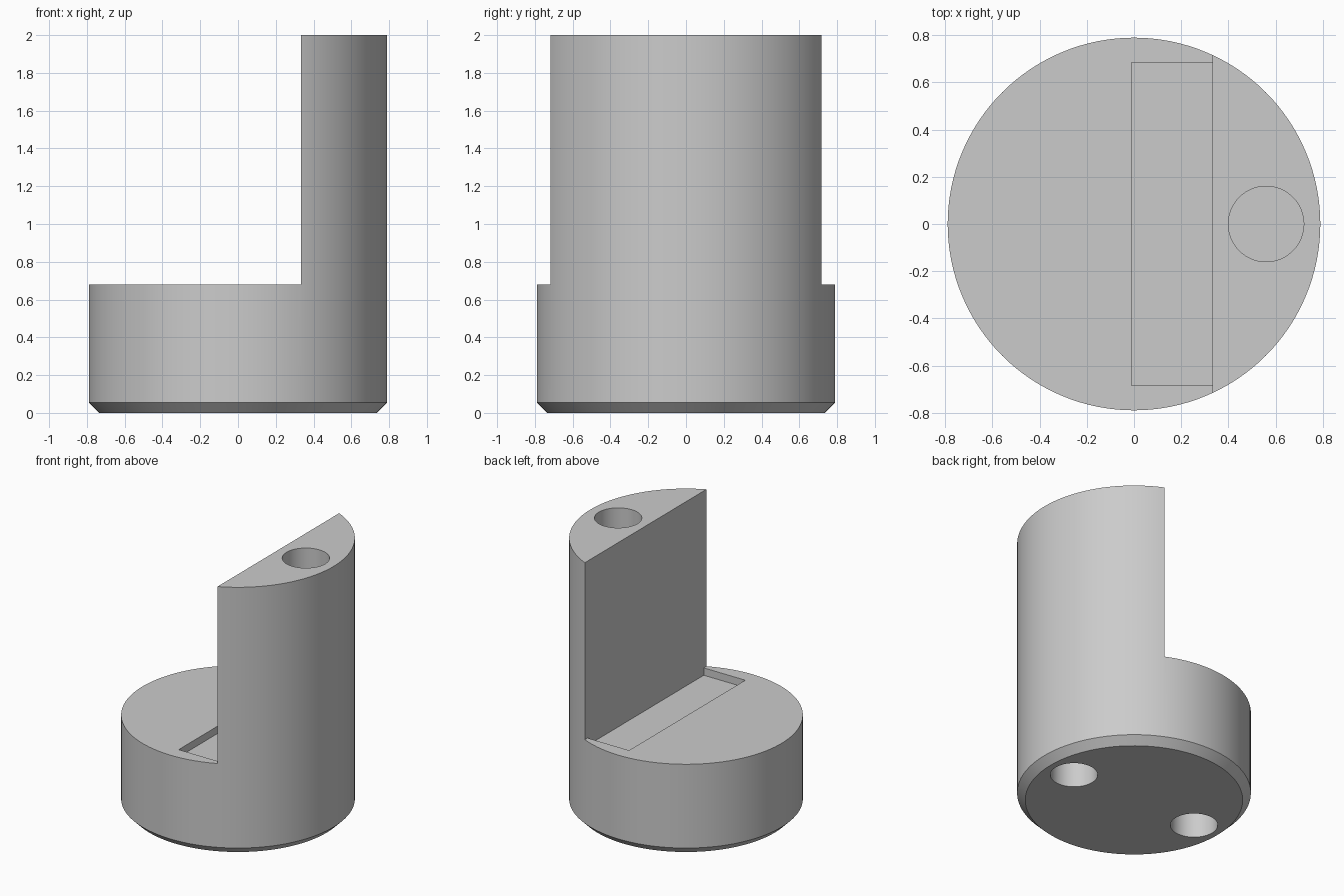
import bpy
import bmesh
from mathutils import Matrix, Vector

default = bpy.data.objects.get("Cube")
if default:
    bpy.data.objects.remove(default, do_unlink=True)

RADIUS, HEIGHT, CHAMFER = 0.79, 2.0, 0.055
WALL_X, STEP_Z = 0.333, 0.68
HOLE_R = 0.16

grey = bpy.data.materials.new("plain grey")
grey.use_nodes = True
colour = (0.6, 0.6, 0.6, 1)
grey.diffuse_color = colour
grey.node_tree.nodes["Principled BSDF"].inputs["Base Color"].default_value = colour


def make_object(name, bm):
    mesh = bpy.data.meshes.new(name)
    bm.to_mesh(mesh)
    bm.free()
    mesh.materials.append(grey)
    obj = bpy.data.objects.new(name, mesh)
    bpy.context.collection.objects.link(obj)
    return obj


def cylinder(name, x, z0, z1, radius, segments):
    bm = bmesh.new()
    bmesh.ops.create_cone(bm, cap_ends=True, segments=segments, radius1=radius,
                          radius2=radius, depth=z1 - z0,
                          matrix=Matrix.Translation((x, 0, (z0 + z1) / 2)))
    return make_object(name, bm)


def box(name, low, high):
    low, high = Vector(low), Vector(high)
    bm = bmesh.new()
    bmesh.ops.create_cube(bm, size=1, matrix=Matrix.Translation((low + high) / 2)
                          @ Matrix.Diagonal((*(high - low), 1)))
    return make_object(name, bm)


# Round body with a chamfered lower rim
body = cylinder("stepped_round_body", 0, 0, HEIGHT, RADIUS, 128)
bm = bmesh.new()
bm.from_mesh(body.data)
rim = [e for e in bm.edges if all(v.co.z < 0.01 for v in e.verts)]
bmesh.ops.bevel(bm, geom=rim, offset=CHAMFER, segments=1, affect='EDGES')
bm.to_mesh(body.data)
bm.free()

# Step, shallow slot, top hole and two underside holes
cutters = [
    box("step_cutter", (-1, -1, STEP_Z), (WALL_X, 1, HEIGHT + 0.2)),
    box("slot_cutter", (-0.01, -0.685, STEP_Z - 0.055), (WALL_X, 0.685, STEP_Z + 0.2)),
    cylinder("top_hole_cutter", 0.56, HEIGHT - 0.4, HEIGHT + 0.1, HOLE_R, 64),
]
for side in (-1, 1):
    cutters.append(cylinder("underside_hole_cutter", side * 0.53, -0.1, 0.4, HOLE_R, 64))

bpy.ops.object.select_all(action='DESELECT')
bpy.context.view_layer.objects.active = body
body.select_set(True)
for cutter in cutters:
    cutter.hide_render = True
    cut = body.modifiers.new(cutter.name, 'BOOLEAN')
    cut.operation = 'DIFFERENCE'
    cut.solver = 'EXACT'
    cut.object = cutter
    bpy.ops.object.modifier_apply(modifier=cut.name)
    bpy.data.objects.remove(cutter, do_unlink=True)

bpy.ops.object.shade_smooth_by_angle(angle=0.5)
